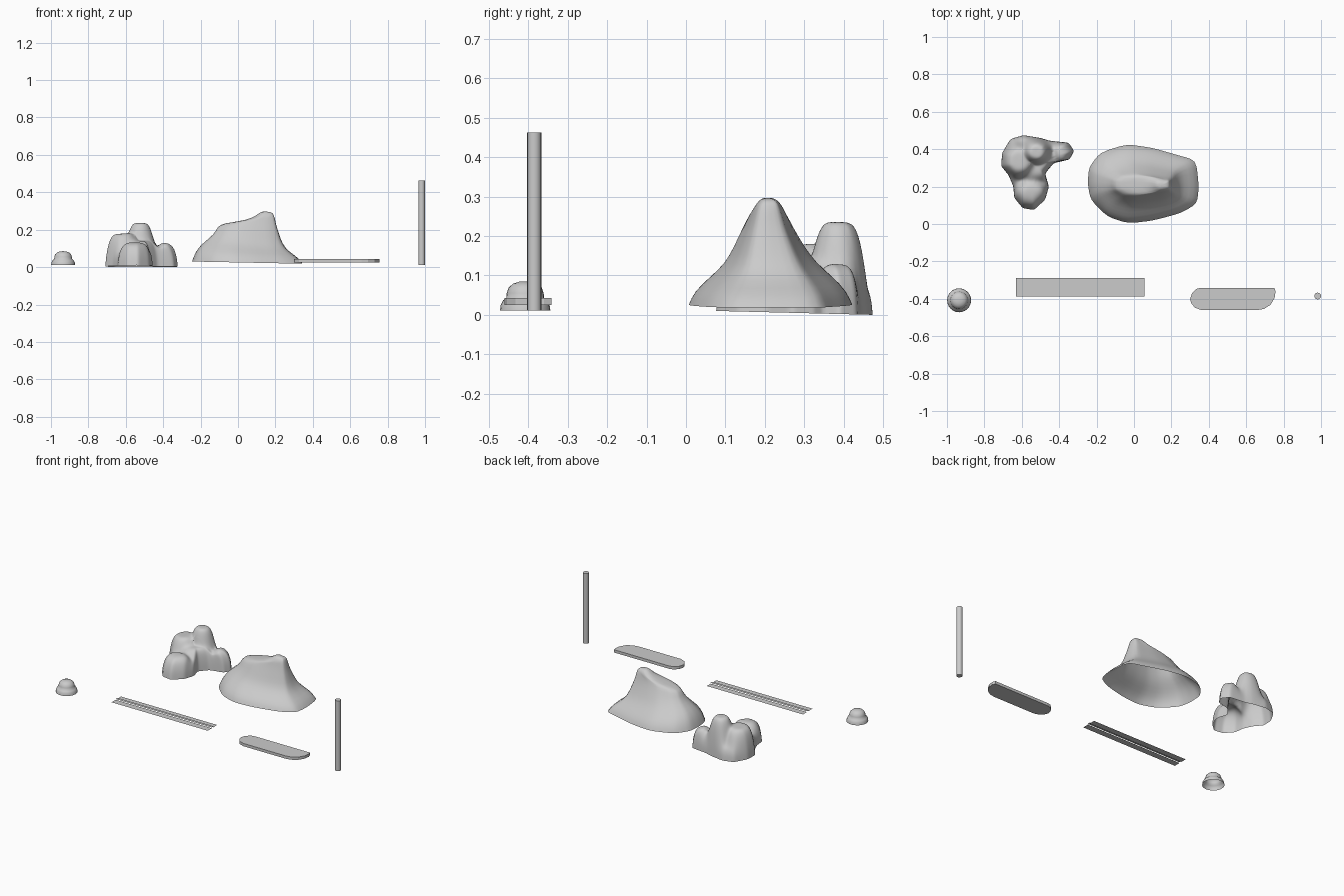
import bpy, bmesh, math

if "Cube" in bpy.data.objects:
    bpy.data.objects.remove(bpy.data.objects["Cube"])


def make_object(name, bm, smooth=True, subdiv=0):
    bmesh.ops.recalc_face_normals(bm, faces=bm.faces)
    # open shells: make sure the outside faces up
    if sum(f.normal.z * f.calc_area() for f in bm.faces) < -1e-4:
        bmesh.ops.reverse_faces(bm, faces=bm.faces)
    mesh = bpy.data.meshes.new(name)
    bm.to_mesh(mesh)
    bm.free()
    ob = bpy.data.objects.new(name, mesh)
    bpy.context.collection.objects.link(ob)
    for p in mesh.polygons:
        p.use_smooth = smooth
    if subdiv:
        mod = ob.modifiers.new("Subdivision", 'SUBSURF')
        mod.levels = mod.render_levels = subdiv
    return ob


def loft(name, rings, tip, subdiv=0):
    """Skin closed rings from the open bottom up to a tip point."""
    bm = bmesh.new()
    rows = [[bm.verts.new(p) for p in r] for r in rings]
    n = len(rows[0])
    for a, b in zip(rows, rows[1:]):
        for i in range(n):
            j = (i + 1) % n
            bm.faces.new((a[i], a[j], b[j], b[i]))
    top = bm.verts.new(tip)
    for i in range(n):
        bm.faces.new((rows[-1][i], rows[-1][(i + 1) % n], top))
    return make_object(name, bm, True, subdiv)


def split_sides(pts, k):
    out = []
    for i, (x, y) in enumerate(pts):
        x2, y2 = pts[(i + 1) % len(pts)]
        out += [(x + (x2 - x) * s / k, y + (y2 - y) * s / k) for s in range(k)]
    return out


# Large ridge rock: one outline refitted to each level (z left, z right, x0, x1, y0, y1)
outline = [(-.245, .21), (-.23, .13), (-.14, .04), (-.03, .005), (.1, .02), (.25, .06),
           (.335, .11), (.345, .2), (.33, .34), (.22, .37), (.1, .405), (-.04, .425),
           (-.18, .38), (-.24, .30)]
levels = [(.030, .018, -.247, .347, .003, .427), (.065, .05, -.235, .325, .017, .413),
          (.105, .085, -.212, .27, .06, .375), (.135, .125, -.18, .238, .098, .333),
          (.175, .18, -.128, .22, .122, .30), (.215, .225, -.11, .205, .142, .275),
          (.234, .26, -.085, .198, .155, .262), (.25, .275, .05, .192, .165, .252),
          (.278, .288, .10, .187, .178, .242), (.296, .295, .122, .172, .19, .226)]
rings = []
for zl, zr, x0, x1, y0, y1 in levels:
    ring = []
    for x, y in split_sides(outline, 2):
        u, v = (x + .245) / .59, (y - .005) / .42
        ring.append((x0 + u * (x1 - x0), y0 + v * (y1 - y0), zl + u * (zr - zl)))
    rings.append(ring)
loft("ridge_rock", rings, (.148, .208, .297), 1)

# Lobed rock: footprint swept inward, height blended from rounded lobes (x, y, radius, height)
foot = [(-.705, .38), (-.66, .455), (-.59, .475), (-.50, .46), (-.45, .445), (-.35, .435),
        (-.32, .39), (-.345, .345), (-.43, .325), (-.475, .27), (-.455, .2), (-.475, .13),
        (-.535, .075), (-.595, .085), (-.64, .14), (-.645, .2), (-.67, .26), (-.71, .31)]
lobes = [(-.52, .39, .075, .235), (-.62, .34, .10, .178), (-.55, .15, .10, .132),
         (-.37, .39, .075, .132), (-.53, .33, .12, .14)]
cx, cy = -.55, .33


def lobe_height(x, y):
    total = .09 ** 8
    for lx, ly, r, h in lobes:
        d = math.hypot(x - lx, y - ly) / r
        total += (h / (1 + d ** 6)) ** 8
    return total ** .125


rings = []
for t in (1, .985, .96, .92, .87, .8, .72, .64, .56, .48, .4, .32, .24, .16, .08):
    ring = []
    for x, y in split_sides(foot, 4):
        px, py = cx + (x - cx) * t, cy + (y - cy) * t
        base = .01 * (.475 - y) / .4
        ring.append((px, py, base + (lobe_height(px, py) - base) * (1 - t ** 10) ** .6))
    rings.append(ring)
loft("lobed_rock", rings, (cx, cy, lobe_height(cx, cy)), 1)

# Small two-tier pebble
profile = [(.064, .011), (.062, .025), (.056, .037), (.048, .043), (.047, .055),
           (.042, .069), (.031, .079), (.016, .084)]
rings = [[(-.935 + r * math.cos(a * math.tau / 24), -.408 + r * math.sin(a * math.tau / 24), z)
          for a in range(24)] for r, z in profile]
loft("pebble", rings, (-.935, -.408, .085))

# Flat strip: two outer bands and a slightly raised middle band
bm = bmesh.new()
for y0, y1, z in ((-.387, -.345, .015), (-.347, -.328, .021), (-.330, -.290, .015)):
    bm.faces.new([bm.verts.new(p) for p in
                  ((-.63, y0, z), (.055, y0, z), (.055, y1, z), (-.63, y1, z))])
make_object("flat_strip", bm, False)

# Plank with rounded ends
bm = bmesh.new()
plan = [(.300, -.40), (.306, -.423), (.325, -.447), (.36, -.46), (.66, -.46), (.695, -.454),
        (.73, -.432), (.752, -.395), (.757, -.36), (.75, -.341), (.36, -.341), (.333, -.347),
        (.31, -.37)]
face = bm.faces.new([bm.verts.new((x, y, .025)) for x, y in plan])
up = bmesh.ops.extrude_face_region(bm, geom=[face], use_keep_orig=True)
bmesh.ops.translate(bm, vec=(0, 0, .018),
                    verts=[v for v in up["geom"] if isinstance(v, bmesh.types.BMVert)])
make_object("plank", bm, False)

# Upright pole
bpy.ops.mesh.primitive_cylinder_add(vertices=16, radius=.018, depth=.451,
                                    location=(.982, -.385, .2365))
bpy.context.object.name = "pole"
bpy.ops.object.shade_smooth_by_angle()
